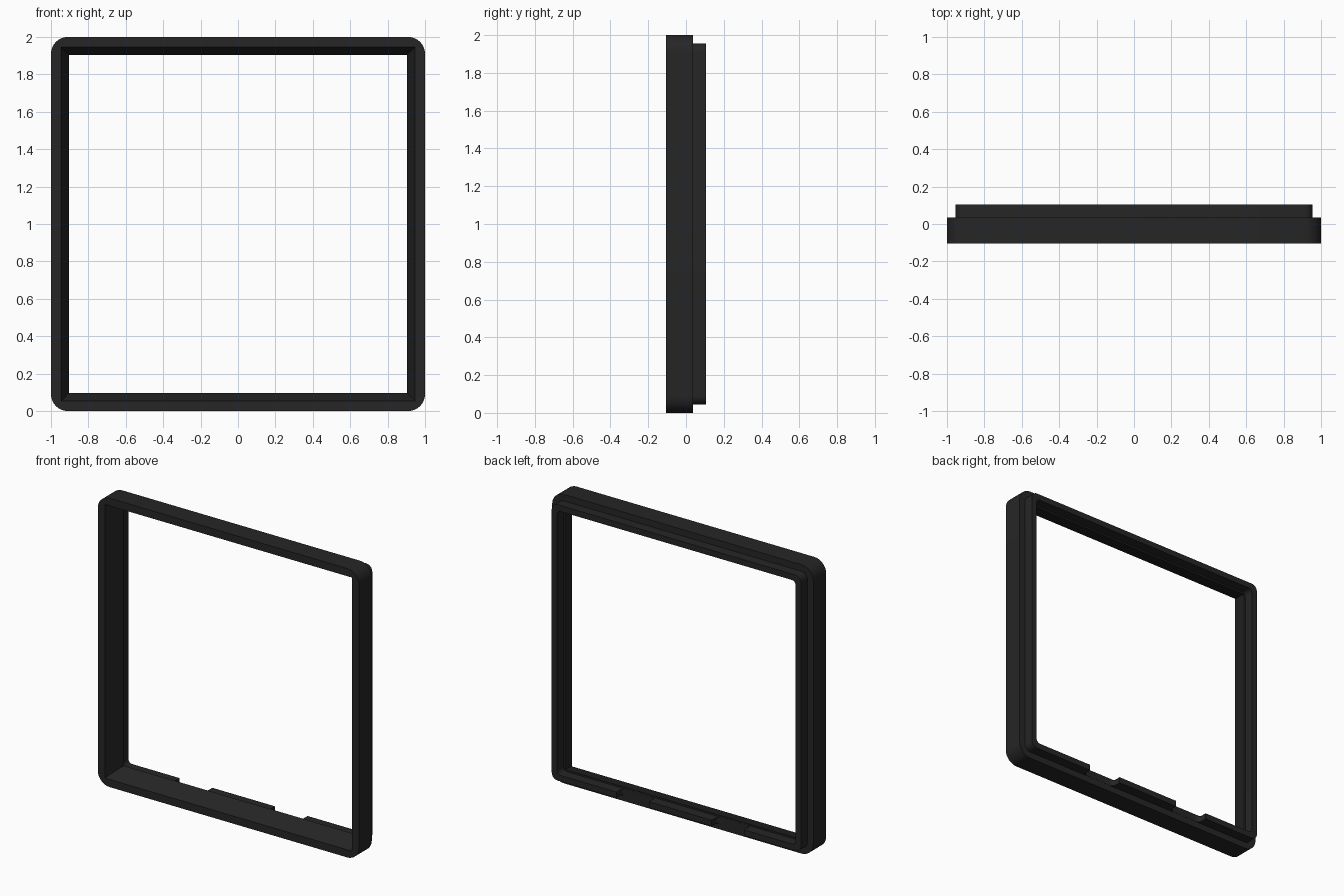
import bpy, bmesh, math

if "Cube" in bpy.data.objects:
    bpy.data.objects.remove(bpy.data.objects["Cube"])

SEG = 8  # segments per rounded corner

plastic = bpy.data.materials.new("matte black")
plastic.diffuse_color = (0.019, 0.019, 0.019, 1)
plastic.use_nodes = True
plastic.node_tree.nodes["Principled BSDF"].inputs["Base Color"].default_value = plastic.diffuse_color


def add_object(name, bm):
    bmesh.ops.recalc_face_normals(bm, faces=bm.faces[:])
    mesh = bpy.data.meshes.new(name)
    bm.to_mesh(mesh)
    bm.free()
    mesh.materials.append(plastic)
    obj = bpy.data.objects.new(name, mesh)
    bpy.context.collection.objects.link(obj)
    return obj


def rounded_ring(bm, half, radius, y):
    """Closed loop of vertices around a rounded square in the xz plane."""
    verts = []
    for corner in range(4):
        mid = math.pi / 4 + corner * math.pi / 2
        cx = math.copysign(half - radius, math.cos(mid))
        cz = math.copysign(half - radius, math.sin(mid))
        for i in range(SEG + 1):
            a = corner * math.pi / 2 + i / SEG * math.pi / 2
            verts.append(bm.verts.new((cx + radius * math.cos(a), y,
                                       1 + cz + radius * math.sin(a))))
    return verts


def square_frame(name, profile):
    """Sweep a closed profile of (half width, corner radius, y) round the square."""
    bm = bmesh.new()
    rings = [rounded_ring(bm, *p) for p in profile]
    n = len(rings[0])
    for k, ring in enumerate(rings):
        other = rings[(k + 1) % len(rings)]
        for i in range(n):
            j = (i + 1) % n
            bm.faces.new((ring[i], ring[j], other[j], other[i]))
    bmesh.ops.remove_doubles(bm, verts=bm.verts[:], dist=1e-5)
    return add_object(name, bm)


def smooth(obj):
    bpy.ops.object.select_all(action='DESELECT')
    obj.select_set(True)
    bpy.context.view_layer.objects.active = obj
    bpy.ops.object.shade_smooth_by_angle(angle=math.radians(30))


# Front frame with an inward sloping opening
front_frame = square_frame("front_frame", [
    (1.0, 0.09, -0.105), (1.0, 0.09, 0.036),
    (0.903, 0.0, 0.036), (0.947, 0.0, -0.105)])

# Thinner lip standing out at the back
rear_lip = square_frame("rear_lip", [
    (0.955, 0.045, 0.022), (0.955, 0.045, 0.105),
    (0.914, 0.03, 0.105), (0.914, 0.03, 0.022)])

# Two filleted notches through the bottom of the lip
for x0, x1 in ((-0.52, -0.27), (0.21, 0.46)):
    bm = bmesh.new()
    r, y0 = 0.03, 0.037
    outline = [(x1, 0.2), (x0, 0.2)]
    for cx, start in ((x0 + r, math.pi), (x1 - r, 1.5 * math.pi)):
        for i in range(7):
            a = start + i / 6 * math.pi / 2
            outline.append((cx + r * math.cos(a), y0 + r + r * math.sin(a)))
    base = bm.faces.new([bm.verts.new((x, y, -0.05)) for x, y in outline])
    up = bmesh.ops.extrude_face_region(bm, geom=[base])["geom"]
    bmesh.ops.translate(bm, vec=(0, 0, 0.25),
                        verts=[v for v in up if isinstance(v, bmesh.types.BMVert)])
    cutter = add_object("notch_cutter", bm)
    cutter.hide_render = True
    cut = rear_lip.modifiers.new("notch", 'BOOLEAN')
    cut.operation = 'DIFFERENCE'
    cut.solver = 'EXACT'
    cut.object = cutter
    bpy.context.view_layer.objects.active = rear_lip
    bpy.ops.object.modifier_apply(modifier=cut.name)
    bpy.data.objects.remove(cutter)

smooth(front_frame)
smooth(rear_lip)
